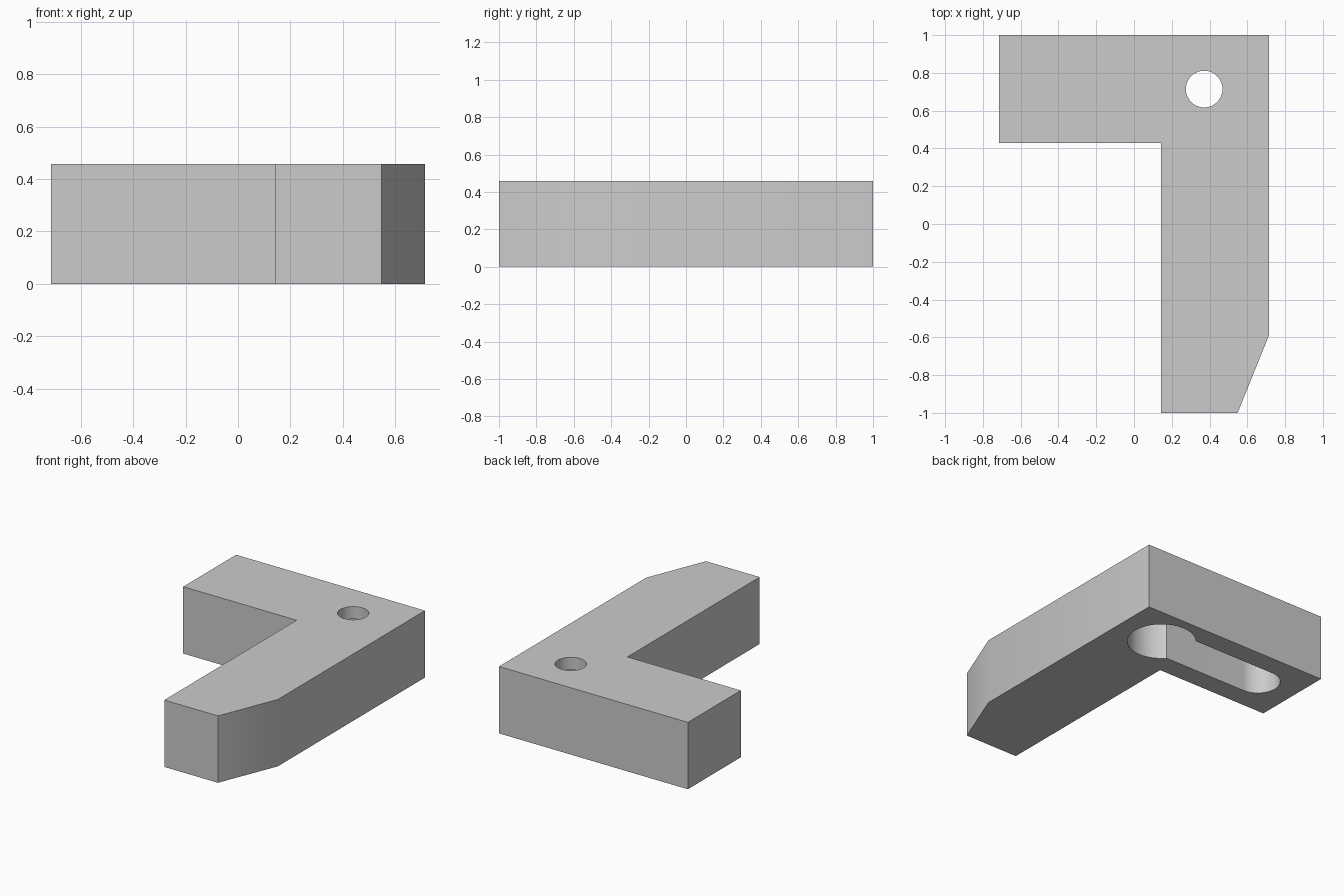
import bpy
import bmesh
from math import asin, cos, pi, sin, radians

cube = bpy.data.objects.get("Cube")
if cube:
    bpy.data.objects.remove(cube, do_unlink=True)

U = 2 / 35            # one drawing unit; the bracket is 35 units long
HEIGHT = 8 * U
POCKET_DEPTH = 6.5 * U
HOLE = (6.5 * U, 12.5 * U)

grey = bpy.data.materials.new("plain grey")
grey.use_nodes = True
colour = (0.6, 0.6, 0.6, 1)
grey.diffuse_color = colour
grey.node_tree.nodes["Principled BSDF"].inputs["Base Color"].default_value = colour


def arc(cx, cy, radius, start, end, steps):
    """Points along a circular arc, both ends included."""
    angles = [start + (end - start) * i / steps for i in range(steps + 1)]
    return [(cx + radius * cos(a), cy + radius * sin(a)) for a in angles]


def prism(name, outline, bottom, top):
    """Extrude a flat outline upward into a solid."""
    bm = bmesh.new()
    face = bm.faces.new([bm.verts.new((x, y, bottom)) for x, y in outline])
    grown = bmesh.ops.extrude_face_region(bm, geom=[face])["geom"]
    verts = [g for g in grown if isinstance(g, bmesh.types.BMVert)]
    bmesh.ops.translate(bm, verts=verts, vec=(0, 0, top - bottom))
    bmesh.ops.recalc_face_normals(bm, faces=bm.faces)
    mesh = bpy.data.meshes.new(name)
    bm.to_mesh(mesh)
    bm.free()
    mesh.materials.append(grey)
    obj = bpy.data.objects.new(name, mesh)
    bpy.context.collection.objects.link(obj)
    return obj


def cut(body, cutter):
    """Subtract the cutter from the body, then discard it."""
    cutter.hide_render = True
    mod = body.modifiers.new("cut", "BOOLEAN")
    mod.operation = "DIFFERENCE"
    mod.solver = "EXACT"
    mod.object = cutter
    bpy.context.view_layer.objects.active = body
    bpy.ops.object.modifier_apply(modifier=mod.name)
    bpy.data.objects.remove(cutter, do_unlink=True)


# L-shaped body with a chamfered toe
right, left, inner = -12.5 * U, 12.5 * U, 2.5 * U
body = prism("angle_bracket", [
    (inner, -1), (left - 2.9 * U, -1), (left, -0.59), (left, 1),
    (right, 1), (right, 1 - 10 * U), (inner, 1 - 10 * U),
], 0, HEIGHT)

# Keyhole-shaped pocket in the underside
big, small = 3.8 * U, 2.5 * U
mouth = pi - asin(small / big)
keyhole = arc(*HOLE, big, -mouth, mouth, 48)
keyhole += arc(right + 5 * U, HOLE[1], small, pi / 2, 3 * pi / 2, 32)
cut(body, prism("pocket_cutter", keyhole, -0.1, POCKET_DEPTH))

# Round hole through the roof of the pocket
circle = arc(*HOLE, 1.7 * U, 0, 2 * pi, 48)[:-1]
cut(body, prism("hole_cutter", circle, POCKET_DEPTH - 0.1, HEIGHT + 0.1))

bpy.ops.object.select_all(action="DESELECT")
body.select_set(True)
bpy.context.view_layer.objects.active = body
bpy.ops.object.shade_smooth_by_angle(angle=radians(30))
